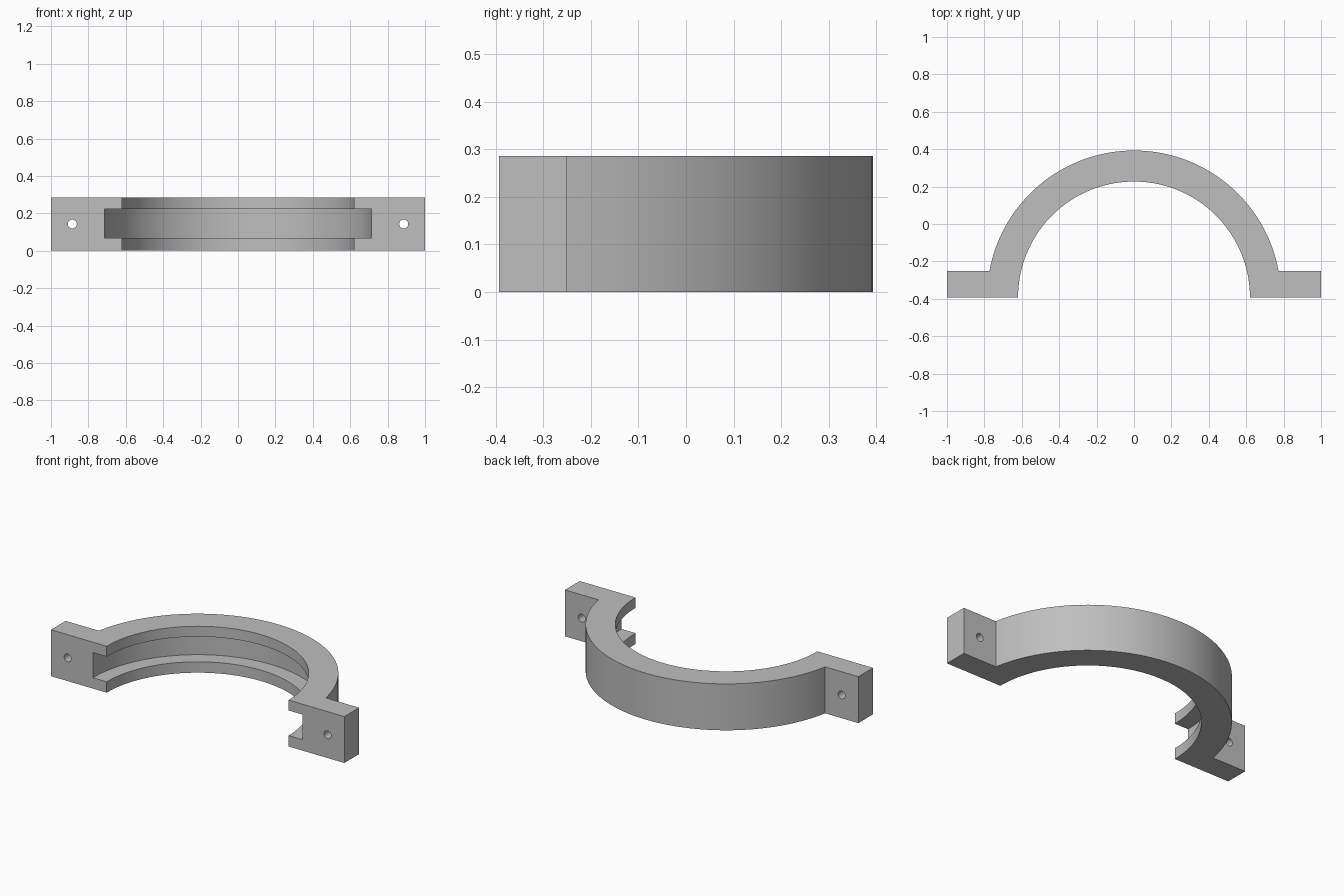
import bpy, bmesh
from math import pi, sin, cos, asin

cube = bpy.data.objects.get("Cube")
if cube:
    bpy.data.objects.remove(cube, do_unlink=True)

BASE_Y, HEIGHT = -0.393, 0.286
OUTER, INNER, GROOVE = 0.786, 0.62, 0.714
LUG_TOP = 0.143  # lug thickness above the split plane
SEGMENTS = 72

grey = bpy.data.materials.new("plain grey")
grey.use_nodes = True
colour = (0.52, 0.52, 0.52, 1)
grey.diffuse_color = colour
grey.node_tree.nodes["Principled BSDF"].inputs["Base Color"].default_value = colour


def arc(radius, start, end):
    steps = [start + (end - start) * i / SEGMENTS for i in range(SEGMENTS + 1)]
    return [(radius * cos(a), BASE_Y + radius * sin(a)) for a in steps]


def cut(target, radius, depth, location, rotation=(0, 0, 0), sides=48):
    bpy.ops.mesh.primitive_cylinder_add(vertices=sides, radius=radius, depth=depth,
                                        location=location, rotation=rotation)
    cutter = bpy.context.object
    cutter.hide_render = True
    mod = target.modifiers.new("cut", "BOOLEAN")
    mod.operation, mod.solver, mod.object = "DIFFERENCE", "EXACT", cutter
    bpy.context.view_layer.objects.active = target
    bpy.ops.object.modifier_apply(modifier=mod.name)
    bpy.data.objects.remove(cutter, do_unlink=True)


# Half ring with bolt lugs, drawn as one outline and extruded upward
lug = asin(LUG_TOP / OUTER)
outline = [(1, BASE_Y), (1, BASE_Y + LUG_TOP)]
outline += arc(OUTER, lug, pi - lug)
outline += [(-1, BASE_Y + LUG_TOP), (-1, BASE_Y)]
outline += arc(INNER, pi, 0)

bm = bmesh.new()
face = bm.faces.new([bm.verts.new((x, y, 0)) for x, y in outline])
top = bmesh.ops.extrude_face_region(bm, geom=[face])["geom"]
bmesh.ops.translate(bm, vec=(0, 0, HEIGHT),
                    verts=[v for v in top if isinstance(v, bmesh.types.BMVert)])
bmesh.ops.recalc_face_normals(bm, faces=bm.faces)
mesh = bpy.data.meshes.new("half_clamp")
bm.to_mesh(mesh)
bm.free()
clamp = bpy.data.objects.new("half_clamp", mesh)
bpy.context.collection.objects.link(clamp)
mesh.materials.append(grey)

# Inner groove
cut(clamp, GROOVE, 0.155, (0, BASE_Y, 0.1445), sides=2 * SEGMENTS)

# Bolt holes through the lugs
for side in (-1, 1):
    cut(clamp, 0.024, 0.5, (side * 0.886, BASE_Y + LUG_TOP / 2, HEIGHT / 2), (pi / 2, 0, 0))

# Single material on every face, smooth curves with sharp edges
clamp.data.materials.clear()
clamp.data.materials.append(grey)
bpy.ops.object.select_all(action="DESELECT")
clamp.select_set(True)
bpy.context.view_layer.objects.active = clamp
bpy.ops.object.shade_smooth_by_angle(angle=pi / 6)
